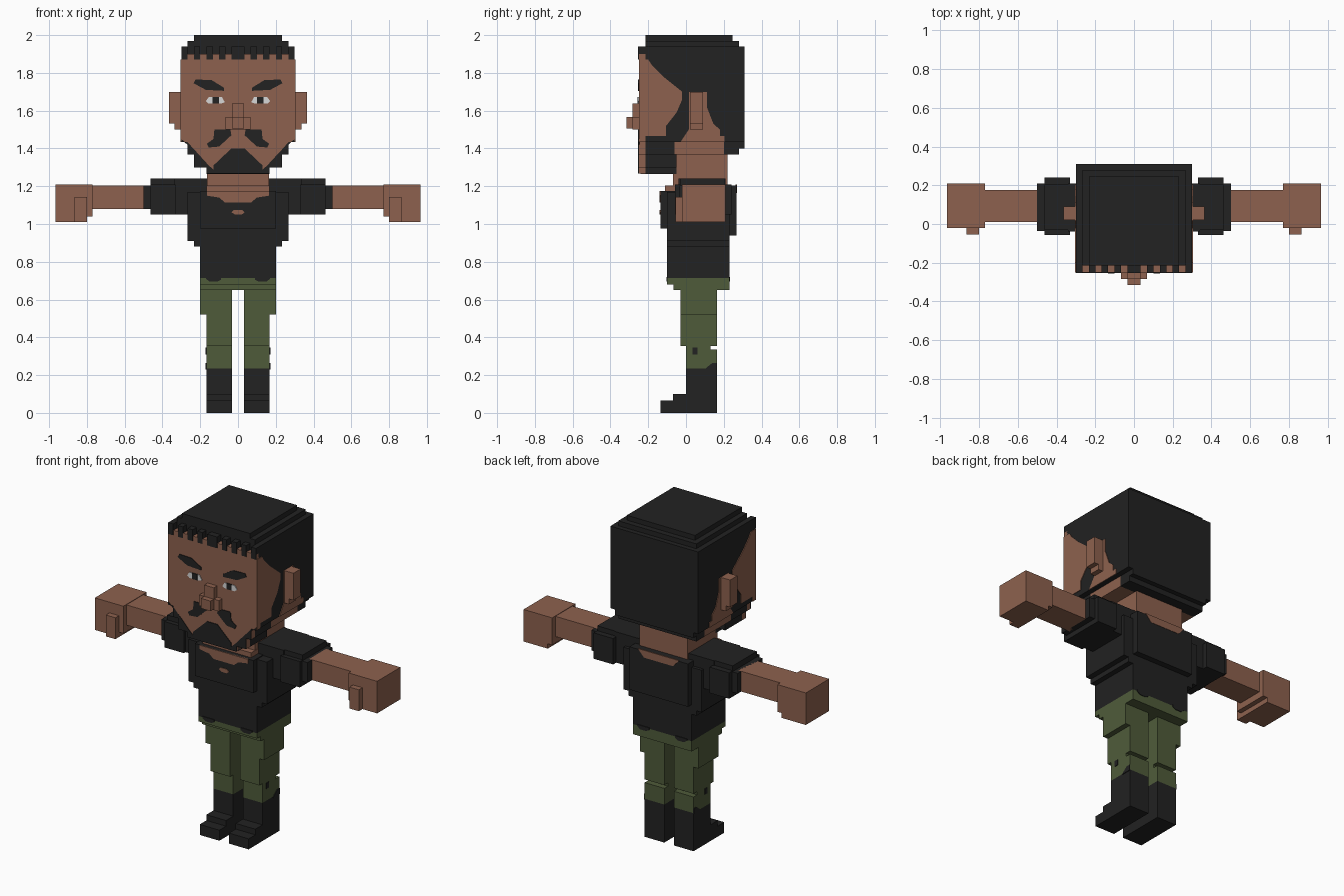
import bpy, bmesh


def mat(name, rgb):
    m = bpy.data.materials.new(name)
    m.diffuse_color = (*rgb, 1)
    return m


DARK = mat("charcoal", (0.016, 0.016, 0.016))
SKIN = mat("skin", (0.27, 0.121, 0.077))
GREEN = mat("olive", (0.078, 0.105, 0.042))
WHITE = mat("eye_white", (0.68, 0.68, 0.68))


def finish(name, bm, m):
    bmesh.ops.recalc_face_normals(bm, faces=bm.faces)
    me = bpy.data.meshes.new(name)
    bm.to_mesh(me)
    bm.free()
    me.materials.append(m)
    bpy.context.collection.objects.link(bpy.data.objects.new(name, me))


def prism(bm, loop, offset):
    """Extrude a closed loop of points along an offset."""
    n = len(loop)
    a = [bm.verts.new(p) for p in loop]
    b = [bm.verts.new([c + o for c, o in zip(p, offset)]) for p in loop]
    bm.faces.new(a)
    bm.faces.new(b[::-1])
    for i in range(n):
        bm.faces.new((a[i], b[i], b[(i + 1) % n], a[(i + 1) % n]))


def boxes(name, m, dims, mirror=False):
    """Boxes given as x0, x1, y0, y1, z0, z1, optionally on both sides."""
    bm = bmesh.new()
    for x0, x1, y0, y1, z0, z1 in dims:
        for s in ((1, -1) if mirror else (1,)):
            a, b = s * x0, s * x1
            prism(bm, [(a, y0, z0), (b, y0, z0), (b, y1, z0), (a, y1, z0)], (0, 0, z1 - z0))
    finish(name, bm, m)


def plate(name, m, axis, pos, pts, mirror=True, t=0.004):
    """Thin painted patch on a surface facing x or y."""
    bm = bmesh.new()
    for s in ((1, -1) if mirror else (1,)):
        if axis == "x":
            prism(bm, [(s * (pos - t), u, v) for u, v in pts], (s * 2 * t, 0, 0))
        else:
            prism(bm, [(s * u, pos - t, v) for u, v in pts], (0, 2 * t, 0))
    finish(name, bm, m)


def rect(x0, x1, z0, z1):
    return [(x0, z0), (x1, z0), (x1, z1), (x0, z1)]


# Head: hair block, face slab, stepped jaw
boxes("hair", DARK, [
    (-.30, .30, -.215, .31, 1.433, 1.94),
    (-.267, .267, -.215, .28, 1.93, 1.97),
    (-.233, .233, -.215, .245, 1.96, 2.0),
    (-.267, .267, .20, .31, 1.40, 1.44),
    (-.267, .267, .20, .28, 1.367, 1.41)])
boxes("face", SKIN, [
    (-.30, .30, -.25, -.215, 1.433, 1.90),
    (-.267, .267, -.25, -.215, 1.367, 1.433),
    (-.233, .233, -.25, -.215, 1.30, 1.367),
    (-.167, .167, -.25, -.215, 1.267, 1.30)])
boxes("jaw_beard", DARK, [
    (-.267, .267, -.215, -.06, 1.367, 1.433),
    (-.233, .233, -.215, -.05, 1.30, 1.367),
    (-.167, .167, -.24, -.05, 1.265, 1.30)])
boxes("nape", SKIN, [(-.267, .267, -.06, .20, 1.367, 1.433)])

# Fringe teeth along the hairline
V = 1 / 30
boxes("fringe", DARK, [(-.3 + i * V, -.3 + (i + n) * V, -.253, -.21, 1.87, 1.94)
                       for i, n in ((0, 1), (2, 1), (4, 1), (6, 1), (8, 2),
                                    (11, 1), (13, 1), (15, 1), (17, 1))])

# Bare skin on the head sides, in front of and behind the sideburn
plate("temple", SKIN, "x", .30, [
    (-.25, 1.87), (-.20, 1.87), (-.18, 1.84), (-.12, 1.78), (-.02, 1.70), (-.02, 1.66),
    (-.05, 1.59), (-.105, 1.52), (-.105, 1.465), (-.215, 1.465), (-.215, 1.433),
    (-.25, 1.433)])
plate("behind_ear", SKIN, "x", .30, [
    (.015, 1.70), (.11, 1.70), (.11, 1.62), (.145, 1.53), (.18, 1.50), (.18, 1.465),
    (.205, 1.465), (.205, 1.433), (-.03, 1.433), (.015, 1.50)])
boxes("ears", SKIN, [(.29, .365, .02, .09, 1.533, 1.70),
                     (.29, .335, .02, .09, 1.50, 1.54)], True)

# Nose
boxes("nose", SKIN, [
    (-.033, .033, -.283, -.24, 1.50, 1.637),
    (-.067, .067, -.283, -.24, 1.50, 1.567),
    (-.033, .033, -.315, -.24, 1.505, 1.567)])

# Painted face details
F = -.25
plate("eyebrows", DARK, "y", F, [(.235, 1.745), (.225, 1.765), (.14, 1.762), (.075, 1.722),
                                 (.075, 1.705), (.17, 1.71)])
plate("eye_whites", WHITE, "y", F, [(.07, 1.645), (.09, 1.637), (.155, 1.637), (.17, 1.65),
                                    (.155, 1.672), (.085, 1.672)])
plate("pupils", DARK, "y", F, rect(.10, .135, 1.637, 1.673), t=.006)
plate("moustache", DARK, "y", F, [(.125, 1.50), (.04, 1.50), (.035, 1.47), (.10, 1.41),
                                  (.155, 1.405), (.165, 1.425), (.13, 1.45)])
plate("goatee", DARK, "y", F, [(-.035, 1.40), (.035, 1.40), (.13, 1.31), (.13, 1.267),
                               (-.13, 1.267), (-.13, 1.31)], False)
plate("cheek_beard", DARK, "y", F, [
    (.30, 1.45), (.28, 1.433), (.21, 1.37), (.155, 1.31), (.12, 1.28), (.12, 1.267),
    (.167, 1.267), (.167, 1.30), (.233, 1.30), (.233, 1.367), (.267, 1.367),
    (.267, 1.433), (.30, 1.433)])

# Neck and open collar
boxes("neck", SKIN, [(-.165, .165, -.07, .22, 1.15, 1.40),
                     (-.167, .167, -.11, .24, 1.14, 1.205)])
plate("collar_front", SKIN, "y", -.135, [
    (-.165, 1.175), (.165, 1.175), (.165, 1.15), (.10, 1.14), (.07, 1.115),
    (-.07, 1.115), (-.10, 1.14), (-.165, 1.15)], False)
plate("collar_spot", SKIN, "y", -.135, [(-.035, 1.062), (-.015, 1.05), (.02, 1.05),
                                        (.035, 1.062), (.02, 1.075), (-.02, 1.075)], False)
plate("collar_back", SKIN, "y", .265, [(-.14, 1.21), (.14, 1.21), (.10, 1.165),
                                       (-.10, 1.165)], False)

# Shirt
boxes("shirt", DARK, [
    (-.267, .267, -.10, .23, .91, 1.17),
    (-.20, .20, -.135, .23, .975, 1.175),
    (-.20, .20, .0, .267, .94, 1.205),
    (-.233, .233, -.10, .23, .88, .92),
    (-.20, .20, -.10, .23, .713, .89)])
boxes("sleeves", DARK, [
    (.165, .34, -.04, .21, 1.05, 1.24),
    (.33, .463, -.03, .205, 1.05, 1.24),
    (.33, .463, -.057, .24, 1.05, 1.21),
    (.45, .50, -.035, .21, 1.08, 1.205)], True)

# Arms, hands and thumbs
boxes("arms", SKIN, [(.48, .80, .01, .175, 1.08, 1.205)], True)
boxes("hands", SKIN, [(.77, .965, -.02, .208, 1.04, 1.208),
                      (.80, .965, -.02, .208, 1.01, 1.05),
                      (.80, .865, -.055, 0, 1.01, 1.142)], True)

# Trousers
boxes("hips", GREEN, [(-.20, .20, -.10, .23, .68, .713),
                      (-.20, .20, -.065, .23, .65, .69)])
boxes("trouser_legs", GREEN, [
    (.033, .20, -.03, .165, .52, .66),
    (.033, .167, -.03, .165, .355, .53),
    (.033, .167, .0, .13, .33, .36),
    (.033, .167, .0, .165, .235, .335)], True)
# Ragged shirt hem
for y in (-.10, .23):
    plate("hem_patch", DARK, "y", y, [(.09, .72), (.09, .705), (.11, .695), (.15, .695),
                                      (.17, .71), (.17, .72)])
plate("knee_patch", DARK, "x", .167, rect(.035, .06, .31, .345))

# Boots
boxes("boots", DARK, [
    (.033, .167, .0, .165, 0, .235),
    (.033, .167, -.07, .05, 0, .10),
    (.033, .167, -.135, .05, 0, .065)], True)
plate("boot_cuff", DARK, "x", .167, [(.10, .23), (.115, .245), (.14, .265), (.165, .265),
                                     (.165, .23)])
